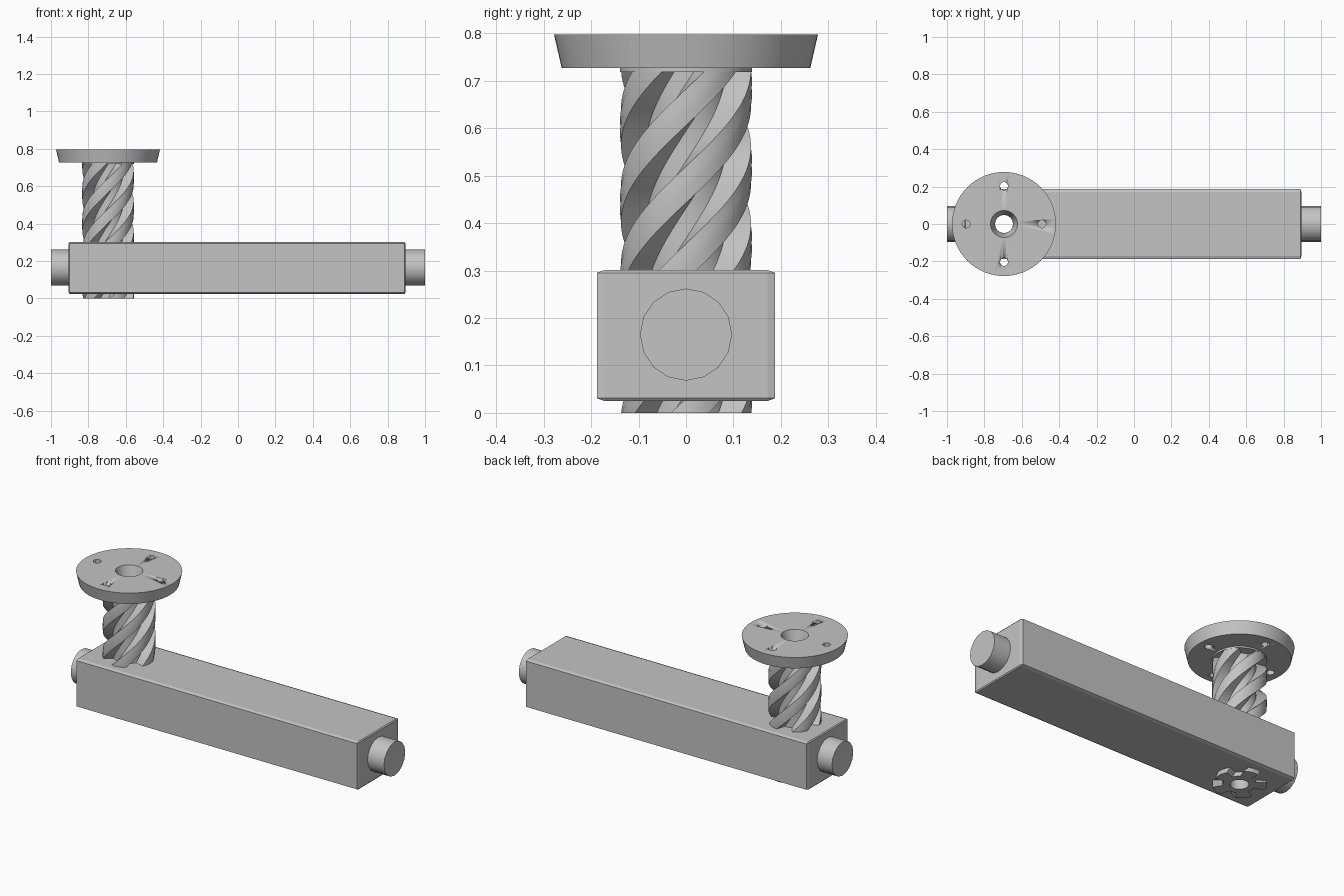
import bpy, bmesh
from math import sin, cos, pi, radians
from mathutils import Matrix, Vector

if "Cube" in bpy.data.objects:
    bpy.data.objects.remove(bpy.data.objects["Cube"], do_unlink=True)

grey = bpy.data.materials.new("plain grey")
grey.use_nodes = True
grey.diffuse_color = (0.55, 0.55, 0.55, 1)
grey.node_tree.nodes["Principled BSDF"].inputs["Base Color"].default_value = grey.diffuse_color

SCREW_X = -0.695


def finish(bm, name, angle=30):
    bmesh.ops.recalc_face_normals(bm, faces=bm.faces)
    mesh = bpy.data.meshes.new(name)
    bm.to_mesh(mesh)
    bm.free()
    ob = bpy.data.objects.new(name, mesh)
    mesh.materials.append(grey)
    bpy.context.collection.objects.link(ob)
    select(ob)
    if angle:
        bpy.ops.object.shade_smooth_by_angle(angle=radians(angle))
    return ob


def select(ob):
    bpy.ops.object.select_all(action='DESELECT')
    ob.select_set(True)
    bpy.context.view_layer.objects.active = ob


def cylinder(name, center, radius, depth, sides, axis='Z', angle=30):
    bm = bmesh.new()
    turn = Matrix.Rotation(pi / 2, 4, 'Y') if axis == 'X' else Matrix()
    bmesh.ops.create_cone(bm, cap_ends=True, segments=sides, radius1=radius, radius2=radius,
                          depth=depth, matrix=Matrix.Translation(center) @ turn)
    return finish(bm, name, angle)


def drill(ob, cutter):
    mod = ob.modifiers.new("hole", 'BOOLEAN')
    mod.operation, mod.solver, mod.object = 'DIFFERENCE', 'EXACT', cutter
    select(ob)
    bpy.ops.object.modifier_apply(modifier=mod.name)
    bpy.data.objects.remove(cutter, do_unlink=True)


def bridge(bm, a, b):
    for i in range(len(a)):
        j = (i + 1) % len(a)
        bm.faces.new((a[i], a[j], b[j], b[i]))


# Beam with chamfered edges, bored where the screw passes through
bm = bmesh.new()
half, cut = Vector((0.9, 0.188, 0.138)), Vector((0.005, 0.016, 0.006))
for axis in range(3):
    for sx in (-1, 1):
        for sy in (-1, 1):
            for sz in (-1, 1):
                p = half - cut
                p[axis] = half[axis]
                bm.verts.new((p.x * sx - 0.005, p.y * sy, p.z * sz + 0.163))
bmesh.ops.convex_hull(bm, input=bm.verts)
bmesh.ops.dissolve_limit(bm, angle_limit=0.01, verts=bm.verts, edges=bm.edges)
beam = finish(bm, "beam", 0)
drill(beam, cylinder("beam_cutter", (SCREW_X, 0, 0.16), 0.065, 1, 32))

# End pins
for side, name in ((1, "left_pin"), (-1, "right_pin")):
    cylinder(name, (side * 0.945, 0, 0.165), 0.097, 0.11, 16, 'X')

# Twisted five-tooth screw with a round bore
bm = bmesh.new()
tooth = [(-17, .137), (-6, .139), (6, .139), (17, .137), (22, .085), (36, .085), (50, .085)]
outer, inner = [], []
layers, height, pitch = 72, 0.72, 0.815
for k in range(layers + 1):
    z = height * k / layers
    rings = [], []
    for t in range(5):
        for deg, r in tooth:
            a = radians(deg + 72 * t + 3.6) + 2 * pi * z / pitch
            for ring, radius in zip(rings, (r, 0.048)):
                ring.append(bm.verts.new((SCREW_X + radius * cos(a), radius * sin(a), z)))
    outer.append(rings[0])
    inner.append(rings[1])
for k in range(layers):
    bridge(bm, outer[k], outer[k + 1])
    bridge(bm, inner[k + 1], inner[k])
bridge(bm, inner[0], outer[0])
bridge(bm, outer[-1], inner[-1])
finish(bm, "twisted_screw")

# Tapered flange with collar, countersunk bore and four bolt holes
bm = bmesh.new()
profile = [(.072, .797), (.278, .797), (.262, .727), (.139, .727), (.139, .718), (.048, .718)]
sides = 64
loops = [[bm.verts.new((SCREW_X + r * cos(2 * pi * i / sides), r * sin(2 * pi * i / sides), z))
          for i in range(sides)] for r, z in profile]
for i, loop in enumerate(loops):
    bridge(bm, loop, loops[(i + 1) % len(loops)])
flange = finish(bm, "flange")
for q in range(4):
    a = q * pi / 2
    drill(flange, cylinder("bolt_cutter", (SCREW_X + 0.203 * cos(a), 0.203 * sin(a), 0.76),
                           0.021, 0.3, 20))
